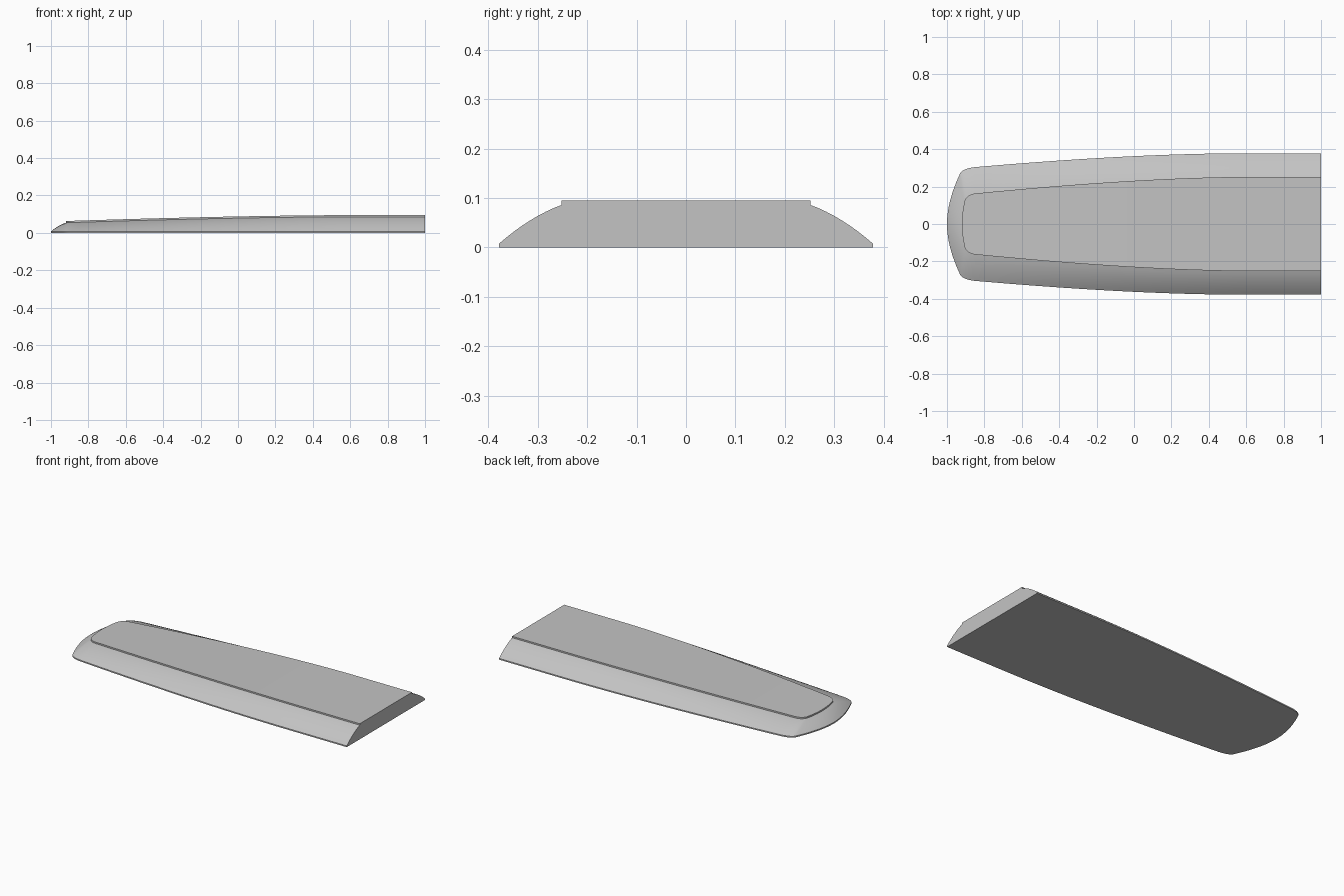
import bpy
import bmesh
from mathutils import Vector

cube = bpy.data.objects.get("Cube")
if cube:
    bpy.data.objects.remove(cube, do_unlink=True)

RIM, STEP, BULGE = 0.008, 0.009, 0.008
ROWS = 8

grey = bpy.data.materials.new("plain grey")
grey.use_nodes = True
grey.diffuse_color = (0.55, 0.55, 0.55, 1)
grey.node_tree.nodes["Principled BSDF"].inputs["Base Color"].default_value = grey.diffuse_color


def bezier(a, b, c, n):
    """Quadratic curve without its end point."""
    a, b, c = Vector(a), Vector(b), Vector(c)
    return [a.lerp(b, i / n).lerp(b.lerp(c, i / n), i / n) for i in range(n)]


def outline(root, bend, side, corner, nose, bow, tip):
    """Open loop: root, along one side, round the nose and back."""
    half = [Vector(root)] + bezier(*bend, side, 24)
    half += bezier(side, corner, nose, 8) + bezier(nose, bow, (tip, 0), 14)
    mirrored = [Vector((p.x, -p.y)) for p in reversed(half)]
    return half + [Vector((tip, 0))] + mirrored


def top_height(x):
    return 0.095 - 0.0162 * max(0, 0.6 - x) ** 1.6


outer = outline((1, 0.378), ((0.6, 0.378), (0, 0.378)), (-0.85, 0.304),
                (-0.915, 0.297), (-0.93, 0.27), (-1, 0.12), -1)
inner = outline((1, 0.252), ((0.6, 0.252), (0, 0.247)), (-0.85, 0.163),
                (-0.893, 0.157), (-0.905, 0.125), (-0.92, 0.06), -0.92)

bm = bmesh.new()

# Stacked loops: base, thin rim, curved flank, raised panel
levels = [[bm.verts.new((p.x, p.y, 0)) for p in outer]]
for r in range(ROWS + 1):
    t = r / ROWS
    loop = []
    for p, q in zip(outer, inner):
        shoulder = top_height(q.x) - STEP
        xy = p.lerp(q, t)
        z = RIM + (shoulder - RIM) * t + BULGE * 4 * t * (1 - t) * shoulder / 0.086
        loop.append(bm.verts.new((xy.x, xy.y, z)))
    levels.append(loop)
levels.append([bm.verts.new((q.x, q.y, top_height(q.x))) for q in inner])

for low, high in zip(levels, levels[1:]):
    for i in range(len(low) - 1):
        bm.faces.new((low[i], low[i + 1], high[i + 1], high[i]))

# Underside and panel top, bridged from side to side
for loop in (levels[0], levels[-1]):
    mid = len(loop) // 2
    for i in range(mid):
        j = len(loop) - 1 - i
        corners = [loop[i], loop[i + 1], loop[j - 1], loop[j]]
        bm.faces.new(list(dict.fromkeys(corners)))

# Flat root end
bm.faces.new([l[0] for l in levels] + [l[-1] for l in reversed(levels)])
bmesh.ops.recalc_face_normals(bm, faces=bm.faces)

mesh = bpy.data.meshes.new("tapered_slab")
bm.to_mesh(mesh)
bm.free()
mesh.materials.append(grey)
slab = bpy.data.objects.new("tapered_slab", mesh)
bpy.context.collection.objects.link(slab)

bpy.ops.object.select_all(action="DESELECT")
slab.select_set(True)
bpy.context.view_layer.objects.active = slab
bpy.ops.object.shade_smooth_by_angle(angle=0.5)
